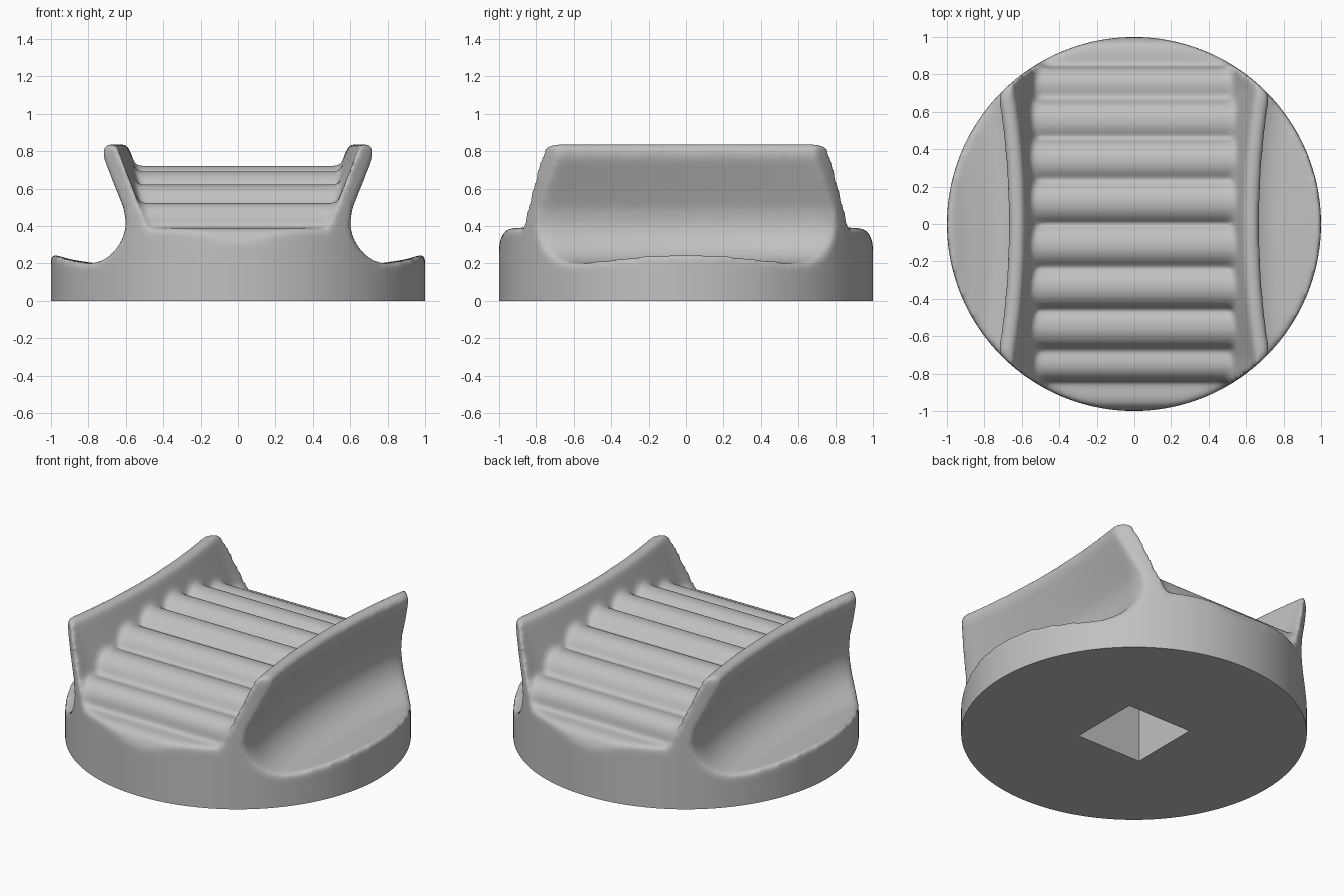
import bpy, bmesh, math
from mathutils import Matrix

cube = bpy.data.objects.get("Cube")
if cube:
    bpy.data.objects.remove(cube, do_unlink=True)

grey = bpy.data.materials.new("plain_grey")
grey.use_nodes = True
GREY = (0.53, 0.53, 0.53, 1)
grey.diffuse_color = GREY
grey.node_tree.nodes["Principled BSDF"].inputs["Base Color"].default_value = GREY

FLOOR = 0.39


def bow(y):
    """Inward bend of the side walls at depth y."""
    return -0.06 * (1 - min((y / 0.72) ** 2, 1))


def wall_x(y, z):
    """Inner face of the sloping side wall."""
    return 0.48 + 0.39 * (z - FLOOR) + bow(y)


def floor_z(y):
    """Floor height, rounded over at the front and back rim."""
    d = min(max(abs(y) - 0.92, 0), 0.08)
    return FLOOR - 0.08 + math.sqrt(0.0064 - d * d)


def finish(name, bm):
    bmesh.ops.recalc_face_normals(bm, faces=bm.faces)
    mesh = bpy.data.meshes.new(name)
    bm.to_mesh(mesh)
    bm.free()
    mesh.materials.append(grey)
    obj = bpy.data.objects.new(name, mesh)
    bpy.context.collection.objects.link(obj)
    return obj


def box(name, size, centre):
    bm = bmesh.new()
    bmesh.ops.create_cube(bm, size=1, matrix=Matrix.Translation(centre) @ Matrix.Diagonal((*size, 1)))
    return finish(name, bm)


def boolean(obj, other, operation):
    mod = obj.modifiers.new(operation.lower(), 'BOOLEAN')
    mod.operation = operation
    mod.solver = 'EXACT'
    mod.use_self = operation == 'UNION'
    mod.object = other


def apply_all(obj):
    bpy.context.view_layer.update()
    graph = bpy.context.evaluated_depsgraph_get()
    mesh = bpy.data.meshes.new_from_object(obj.evaluated_get(graph))
    obj.modifiers.clear()
    obj.data = mesh


# Half cross-section: floor, side wall, round scoop, outer rim
half = [(0.24, FLOOR), (0.48, FLOOR), (0.645, 0.82), (0.66, 0.838), (0.71, 0.838),
        (0.732, 0.81), (0.725, 0.76), (0.64, 0.565), (0.61, 0.49)]
for i in range(13):
    a = math.pi * (1 + i / 24)
    half.append((0.82 + 0.22 * math.cos(a), 0.42 + 0.22 * math.sin(a)))
half += [(0.95, 0.22), (1.08, 0.258), (1.3, 0.31), (1.3, -0.1)]
section = [(-x, z) for x, z in reversed(half)] + [(0, FLOOR)] + half

# Sweep the section from front to back with bowed walls
bm = bmesh.new()
rings = []
for k in range(89):
    y = -1.1 + 2.2 * k / 88
    ring = []
    for x, z in section:
        if abs(x) > 0.3:
            x += bow(y) if x > 0 else -bow(y)
        if z == FLOOR:
            z = floor_z(y)
        ring.append(bm.verts.new((x, y, z)))
    rings.append(ring)
n = len(section)
for a, b in zip(rings, rings[1:]):
    for i in range(n):
        j = (i + 1) % n
        bm.faces.new((a[i], a[j], b[j], b[i]))
bm.faces.new(rings[0])
bm.faces.new(rings[-1])
body = finish("ribbed_round_body", bm)

# Arched row of rounded ribs, solid down to the floor, ends inside the walls
rib_sizes = [(0.115, 0.603, 0.12), (0.335, 0.573, 0.12), (0.545, 0.503, 0.12), (0.74, 0.424, 0.10)]
bm = bmesh.new()
for side in (-1, 1):
    for y, z, r in rib_sizes:
        place = Matrix.Translation((0, side * y, z)) @ Matrix.Rotation(math.pi / 2, 4, 'Y')
        made = bmesh.ops.create_cone(bm, cap_ends=True, segments=48, radius1=r, radius2=r,
                                     depth=1, matrix=place)
        for v in made["verts"]:
            if v.co.z < z - 0.01:
                v.co.z -= z - FLOOR
            v.co.x = math.copysign(wall_x(v.co.y, max(v.co.z, FLOOR)) + 0.02, v.co.x)
ribs = finish("ribs", bm)
boolean(body, ribs, 'UNION')

# Trim to the round outline
bm = bmesh.new()
bmesh.ops.create_cone(bm, cap_ends=True, segments=160, radius1=1, radius2=1, depth=3)
outline = finish("outline_cutter", bm)
boolean(body, outline, 'INTERSECT')

# Soften every rim
remesh = body.modifiers.new("even_mesh", 'REMESH')
remesh.mode = 'VOXEL'
remesh.voxel_size = 0.014
soften = body.modifiers.new("soft_rims", 'SMOOTH')
soften.factor = 0.5
soften.iterations = 18
apply_all(body)

# Flat underside and square socket
underside = box("underside_cutter", (3, 3, 1), (0, 0, -0.5))
socket = box("socket_cutter", (0.455, 0.455, 0.74), (0, 0, 0))
boolean(body, underside, 'DIFFERENCE')
boolean(body, socket, 'DIFFERENCE')
apply_all(body)

for helper in (ribs, outline, underside, socket):
    bpy.data.objects.remove(helper, do_unlink=True)

bpy.ops.object.select_all(action='DESELECT')
body.select_set(True)
bpy.context.view_layer.objects.active = body
bpy.ops.object.shade_smooth_by_angle(angle=math.radians(65))
